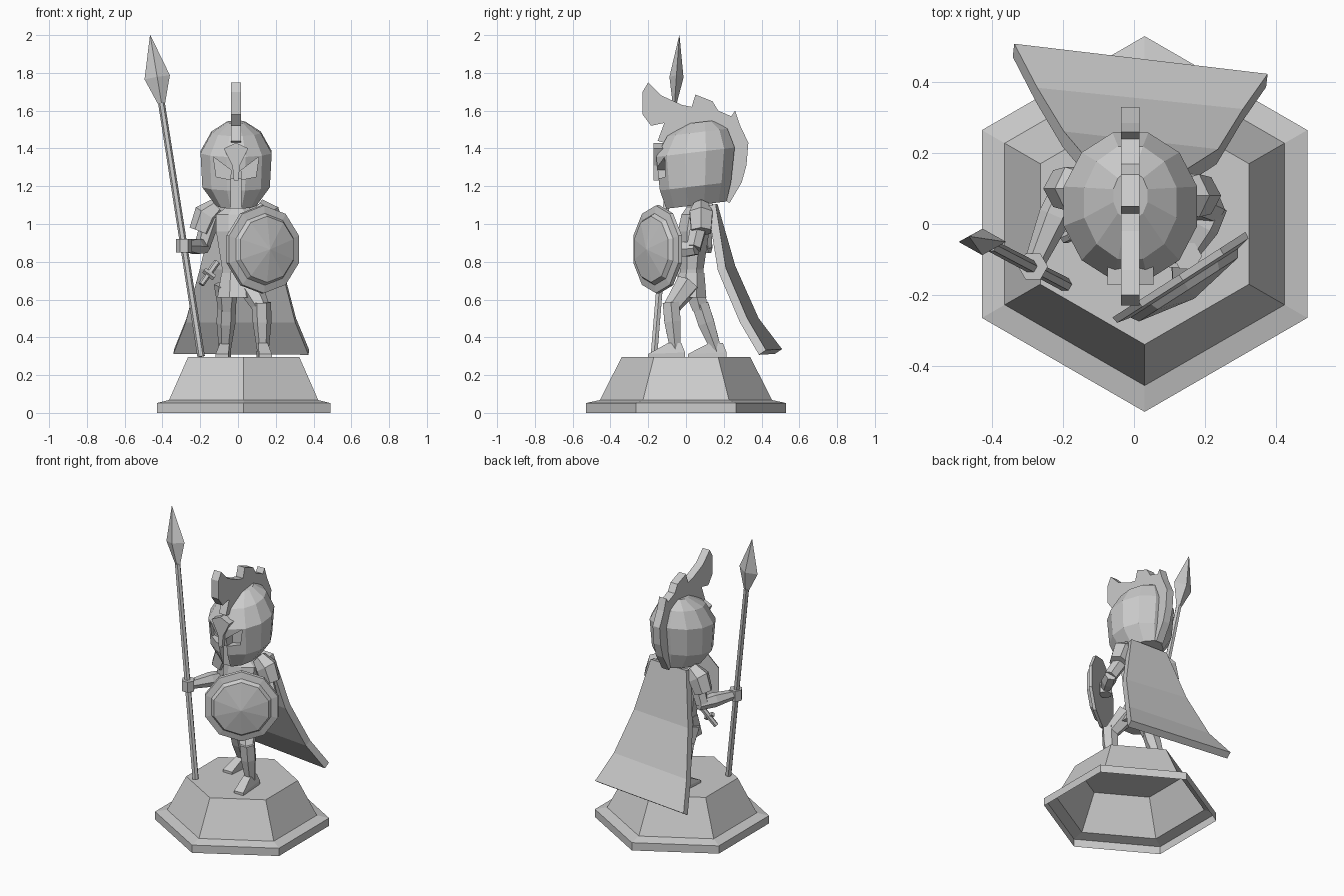
import bpy, bmesh
from math import sin, cos, pi
from mathutils import Vector, Matrix

cube = bpy.data.objects.get("Cube")
if cube:
    bpy.data.objects.remove(cube, do_unlink=True)

grey = bpy.data.materials.new("stone_grey")
grey.use_nodes = True
grey.diffuse_color = (0.6, 0.6, 0.6, 1)
grey.node_tree.nodes["Principled BSDF"].inputs["Base Color"].default_value = (0.6, 0.6, 0.6, 1)


def build(name, verts, faces):
    mesh = bpy.data.meshes.new(name)
    bm = bmesh.new()
    vs = [bm.verts.new(v) for v in verts]
    for f in faces:
        bm.faces.new([vs[i] for i in f])
    bmesh.ops.recalc_face_normals(bm, faces=bm.faces)
    bm.to_mesh(mesh)
    bm.free()
    mesh.materials.append(grey)
    ob = bpy.data.objects.new(name, mesh)
    bpy.context.collection.objects.link(ob)
    return ob


def skin(name, rings, bottom=True, top=True):
    """Join equal rings of points with quads and cap the ends."""
    n = len(rings[0])
    faces = [(r * n + i, r * n + (i + 1) % n, (r + 1) * n + (i + 1) % n, (r + 1) * n + i)
             for r in range(len(rings) - 1) for i in range(n)]
    if bottom:
        faces.append(tuple(range(n)))
    if top:
        faces.append(tuple(range((len(rings) - 1) * n, len(rings) * n)))
    return build(name, [p for ring in rings for p in ring], faces)


def loft(name, rows, sides, phase=0.0, tilt=0.0, **caps):
    """Stack ellipses given as (z, cx, cy, rx, ry)."""
    rings = []
    for z, cx, cy, rx, ry in rows:
        angles = [phase + 2 * pi * i / sides for i in range(sides)]
        rings.append([(cx + rx * cos(a), cy + ry * sin(a), z + tilt * ry * sin(a))
                      for a in angles])
    return skin(name, rings, **caps)


def tube(name, points, radii, sides=6, flat=1.0):
    """Sweep a polygon along a path with a radius at each point."""
    pts = [Vector(p) for p in points]
    rings = []
    for i, (p, r) in enumerate(zip(pts, radii)):
        d = (pts[min(i + 1, len(pts) - 1)] - pts[max(i - 1, 0)]).normalized()
        ref = Vector((0, 1, 0)) if abs(d.y) < 0.8 else Vector((0, 0, 1))
        u = ref.cross(d).normalized()
        v = d.cross(u)
        rings.append([p + u * r * cos(2 * pi * k / sides) + v * r * flat * sin(2 * pi * k / sides)
                      for k in range(sides)])
    return skin(name, rings)


def prism(name, outline, axis, a, b):
    """Extrude an outline along x (outline in yz) or along y (outline in xz)."""
    place = (lambda p, t: (t, p[0], p[1])) if axis == "x" else (lambda p, t: (p[0], t, p[1]))
    return skin(name, [[place(p, t) for p in outline] for t in (a, b)])


# Hollow six-sided plinth
loft("plinth", [(z, 0.03, 0, r, r) for z, r in
                ((0, 0.53), (0.052, 0.53), (0.068, 0.456), (0.296, 0.34))],
     6, phase=pi / 6, bottom=False)

# Helmet with eye and mouth openings
CX = -0.01
helmet = loft("helmet", [
    (1.10, CX, 0.055, 0.11, 0.165),
    (1.20, CX, 0.05, 0.185, 0.195),
    (1.38, CX, 0.05, 0.195, 0.215),
    (1.485, CX, 0.06, 0.135, 0.165),
    (1.54, CX, 0.08, 0.05, 0.07)], 12, phase=pi / 12, tilt=0.12)
eye = [(0.12, 1.355), (0.027, 1.285), (0.03, 1.235), (0.105, 1.25)]
mouth = [(-0.027, 1.05), (0.027, 1.05), (0.027, 1.237), (-0.027, 1.237)]
cutters = [prism("eye_cutter", [(CX + s * x, z) for x, z in eye], "y", -0.3, -0.085)
           for s in (-1, 1)]
cutters.append(prism("mouth_cutter", [(CX + x, z) for x, z in mouth], "y", -0.3, -0.1))
for cutter in cutters:
    cutter.hide_render = True
    mod = helmet.modifiers.new("opening", "BOOLEAN")
    mod.object = cutter
    mod.operation = "DIFFERENCE"
    mod.solver = "EXACT"
bpy.context.view_layer.objects.active = helmet
for mod in list(helmet.modifiers):
    bpy.ops.object.modifier_apply(modifier=mod.name)
for cutter in cutters:
    bpy.data.objects.remove(cutter, do_unlink=True)

# Brow and nose guard
half = [(0.065, 1.4), (0.02, 1.31), (0.012, 1.23)]
prism("nose_guard", [(CX, 1.43)] + [(CX + x, z) for x, z in half]
      + [(CX - x, z) for x, z in reversed(half)], "y", -0.172, -0.08)

# Ragged crest
prism("crest", [
    (-0.2, 1.75), (-0.13, 1.68), (-0.02, 1.63), (0.03, 1.62), (0.05, 1.685), (0.14, 1.65),
    (0.17, 1.6), (0.24, 1.57), (0.26, 1.6), (0.285, 1.525), (0.33, 1.43), (0.32, 1.31),
    (0.295, 1.22), (0.23, 1.11), (0.18, 1.15), (0.2, 1.4), (0.1, 1.5), (-0.08, 1.42),
    (-0.15, 1.44), (-0.115, 1.535), (-0.185, 1.52), (-0.23, 1.58), (-0.23, 1.7)],
    "x", CX - 0.026, CX + 0.026)

# Torso, neck and skirt
loft("torso", [
    (0.64, -0.005, 0.03, 0.085, 0.07),
    (0.76, -0.005, 0.03, 0.085, 0.068),
    (0.96, -0.005, 0.04, 0.12, 0.09),
    (1.05, -0.005, 0.05, 0.12, 0.08),
    (1.09, -0.005, 0.055, 0.06, 0.055),
    (1.13, -0.005, 0.055, 0.05, 0.05)], 8, phase=pi / 8)
loft("skirt", [
    (0.61, 0.0, 0.02, 0.118, 0.095),
    (0.74, -0.005, 0.03, 0.09, 0.073)], 8, phase=pi / 8)

# Legs: thigh, greave and foot from hip, knee, ankle and toe
LEGS = {
    "left": ((0.06, 0.01, 0.68), (0.125, -0.08, 0.555), (0.132, -0.055, 0.35), (0.145, -0.2)),
    "right": ((-0.06, 0.04, 0.68), (-0.06, 0.075, 0.545), (-0.07, 0.165, 0.35), (-0.085, 0.01)),
}
for side, (hip, knee, ankle, toe) in LEGS.items():
    tube(side + "_thigh", [hip, knee], [0.068, 0.045])
    k, a = Vector(knee), Vector(ankle)
    tube(side + "_greave", [k + Vector((0, 0, 0.03)), k.lerp(a, 0.35), a - Vector((0, 0, 0.03))],
         [0.05, 0.05, 0.03])
    heel_y = a.y + 0.05
    hx = 0.034
    skin(side + "_foot", [
        [(a.x - hx, heel_y, 0.296), (a.x + hx, heel_y, 0.296),
         (toe[0] + hx, toe[1], 0.296), (toe[0] - hx, toe[1], 0.296)],
        [(a.x - hx, heel_y, 0.32), (a.x + hx, heel_y, 0.32),
         (toe[0] + hx, toe[1], 0.312), (toe[0] - hx, toe[1], 0.312)],
        [(a.x + dx, a.y + dy, 0.37) for dx, dy in
         ((-0.025, 0.03), (0.025, 0.03), (0.025, -0.04), (-0.025, -0.04))]])

# Arms: shoulder guard, upper arm, forearm and fist
ARMS = {
    "left": ((0.13, 0.08, 1.04), (0.22, 0.04, 0.87), (0.15, -0.09, 0.86)),
    "right": ((-0.14, 0.1, 1.04), (-0.19, 0.1, 0.88), (-0.285, -0.12, 0.885)),
}
for side, (shoulder, elbow, hand) in ARMS.items():
    s, e, h = Vector(shoulder), Vector(elbow), Vector(hand)
    out = 1 if side == "left" else -1
    tube(side + "_shoulder_guard",
         [s + Vector((-0.03 * out, 0, 0.055)), s + Vector((0.025 * out, 0, 0.01)),
          s + Vector((0.06 * out, 0, -0.08))], [0.045, 0.07, 0.06])
    tube(side + "_upper_arm", [s, e], [0.05, 0.042])
    tube(side + "_forearm", [e + (e - h) * 0.12, e.lerp(h, 0.35), h], [0.038, 0.046, 0.028])
    tube(side + "_fist", [h - Vector((0, 0, 0.035)), h + Vector((0, 0, 0.035))], [0.042, 0.042])

# Spear
base, neck, tip = Vector((-0.195, -0.17, 0.298)), Vector((-0.405, -0.06, 1.64)), Vector((-0.465, -0.035, 2.0))
tube("spear_shaft", [base, neck], [0.02, 0.018])
tube("spear_head", [neck, neck.lerp(tip, 0.38), tip], [0.02, 0.068, 0.001], sides=4, flat=0.55)

# Round shield, turned on its upright axis
shield = loft("shield", [
    (0, 0, 0, 0.235, 0.235), (0.02, 0, 0, 0.232, 0.232), (0.028, 0, 0, 0.19, 0.19),
    (0.05, 0, 0, 0.175, 0.175), (0.08, 0, 0, 0.002, 0.002)], 10)
facing = Vector((0.54, -0.84, 0))
up = Vector((0, 0, 1))
turn = Matrix((up, facing.cross(up), facing)).transposed().to_4x4()
shield.data.transform(Matrix.Translation((0.127, -0.143, 0.866)) @ turn)

# Sheathed dagger at the right hip
tube("dagger_grip", [(-0.11, 0.0, 0.8), (-0.195, -0.04, 0.68)], [0.018, 0.016])
tube("dagger_guard", [(-0.18, -0.03, 0.755), (-0.125, -0.03, 0.715)], [0.016, 0.016], sides=4)

# Cape: rows of left and right edge points, thickened
rows = [((-0.12, 0.145, 1.1), (0.15, 0.135, 1.1)),
        ((-0.2, 0.24, 0.77), (0.235, 0.19, 0.76)),
        ((-0.275, 0.365, 0.49), (0.305, 0.305, 0.49)),
        ((-0.34, 0.49, 0.325), (0.375, 0.405, 0.32))]
cape = build("cape", [p for row in rows for p in row],
             [(2 * i, 2 * i + 1, 2 * i + 3, 2 * i + 2) for i in range(len(rows) - 1)])
thick = cape.modifiers.new("thickness", "SOLIDIFY")
thick.thickness = 0.045
thick.offset = 0
